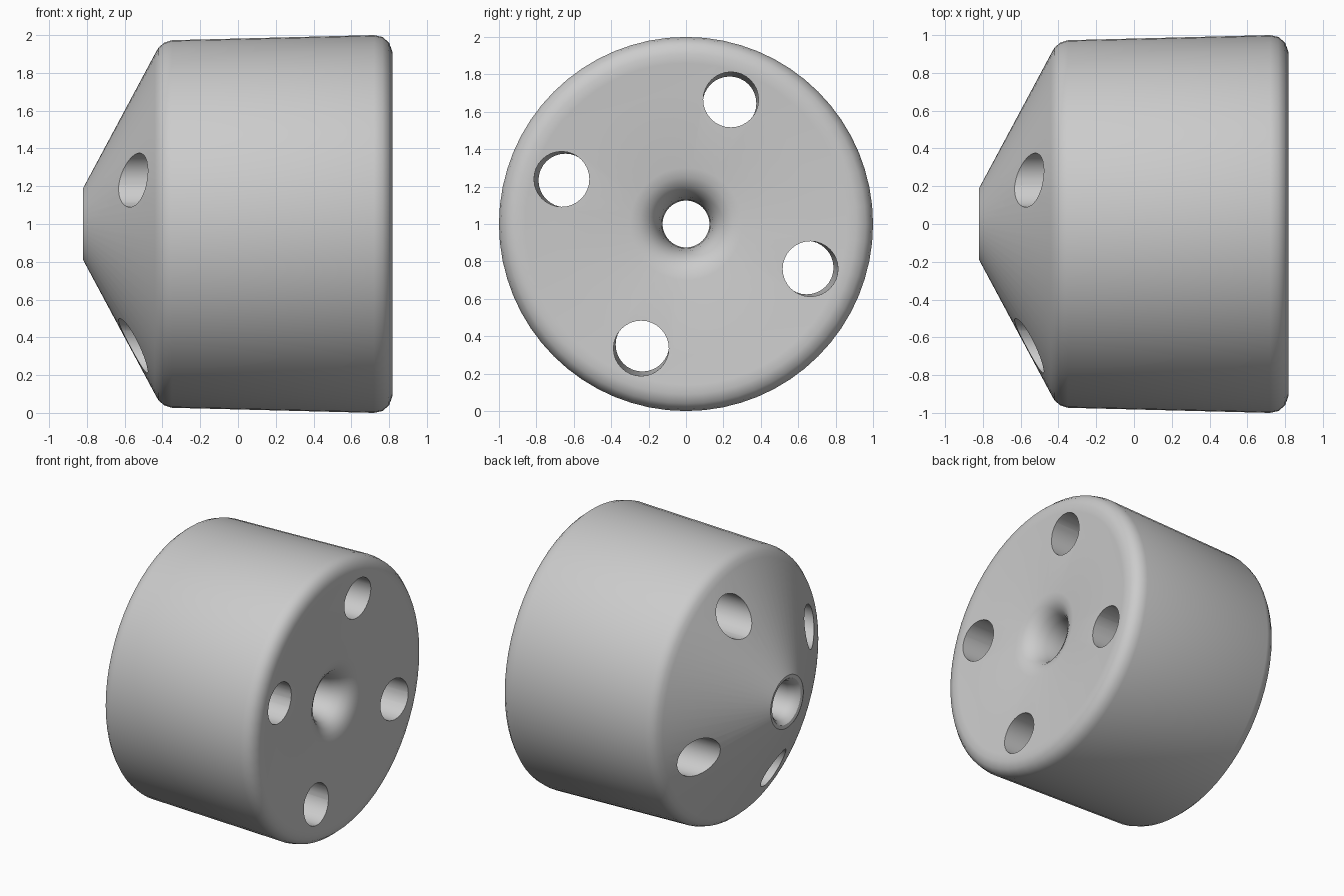
import bpy, bmesh, math

if "Cube" in bpy.data.objects:
    bpy.data.objects.remove(bpy.data.objects["Cube"])

SEG = 64
ALL = []


def make_object(name, bm):
    bmesh.ops.recalc_face_normals(bm, faces=bm.faces)
    mesh = bpy.data.meshes.new(name)
    bm.to_mesh(mesh)
    bm.free()
    obj = bpy.data.objects.new(name, mesh)
    bpy.context.collection.objects.link(obj)
    return obj


def ring(bm, x, radius, n, cy=0.0, cz=1.0):
    return [bm.verts.new((x, cy + radius * math.cos(2 * math.pi * i / n),
                          cz + radius * math.sin(2 * math.pi * i / n))) for i in range(n)]


def bridge(bm, a, b):
    n = len(a)
    for i in range(n):
        j = (i + 1) % n
        bm.faces.new((a[i], a[j], b[j], b[i]))


# Body: closed (x, radius) profile turned around the x axis
profile = [
    (-0.82, 0.19), (-0.44, 0.90), (-0.42, 0.935), (-0.39, 0.96), (-0.35, 0.973),
    (0.72, 1.0), (0.765, 0.99), (0.80, 0.96), (0.818, 0.91),
    (0.815, 0.86), (0.80, 0.70), (0.785, 0.30), (0.775, 0.25), (0.75, 0.205),
    (0.71, 0.17), (0.65, 0.145), (0.56, 0.13), (0.40, 0.125),
    (-0.74, 0.125), (-0.79, 0.14), (-0.815, 0.165),
]
bm = bmesh.new()
rings = [ring(bm, x, r, SEG) for x, r in profile]
for k in range(len(rings)):
    bridge(bm, rings[k], rings[(k + 1) % len(rings)])
body = make_object("wheel_body", bm)

# Four through holes, tapering with the body
bm = bmesh.new()
for k in range(4):
    ang = math.atan2(0.665, 0.24) + k * math.pi / 2
    ends = []
    for x in (-1.0, 1.0):
        s = 1 + (x - 0.82) * 0.023
        ends.append(ring(bm, x, 0.148 * s, 32,
                         0.707 * s * math.cos(ang), 1 + 0.707 * s * math.sin(ang)))
    bridge(bm, ends[0], ends[1])
    bm.faces.new(ends[0])
    bm.faces.new(ends[1])
cutter = make_object("hole_cutter", bm)
cutter.hide_render = True

cut = body.modifiers.new("holes", "BOOLEAN")
cut.operation = "DIFFERENCE"
cut.solver = "EXACT"
cut.object = cutter

# Apply the cut, drop the cutter, smooth the shading
bpy.context.view_layer.objects.active = body
body.select_set(True)
bpy.ops.object.modifier_apply(modifier=cut.name)
bpy.data.objects.remove(cutter)
bpy.ops.object.shade_smooth_by_angle(angle=math.radians(30))
